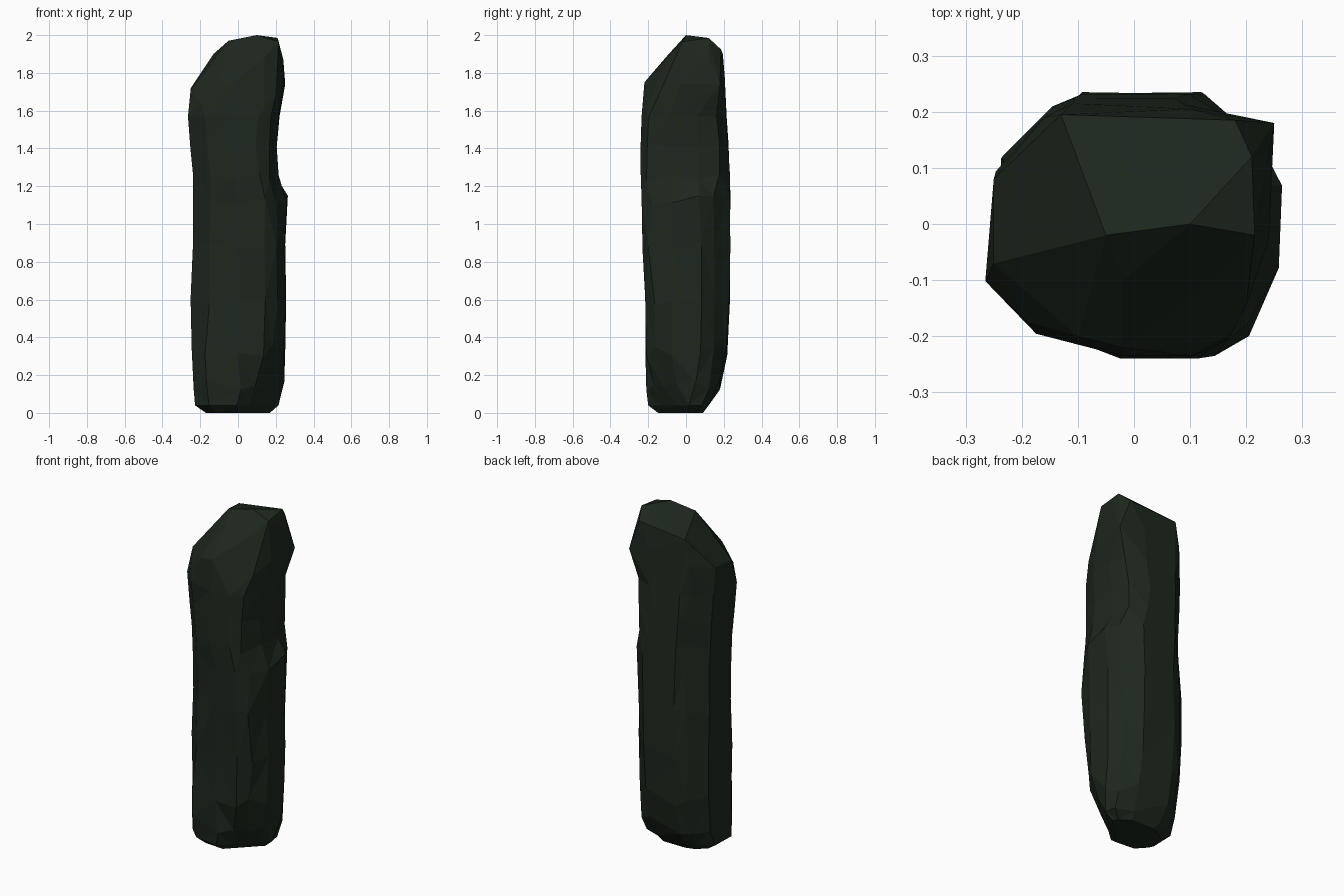
import bpy, bmesh, random
from mathutils import Vector

cube = bpy.data.objects.get("Cube")
if cube:
    bpy.data.objects.remove(cube, do_unlink=True)
random.seed(4)

# Mossy dark stone colour
stone = bpy.data.materials.new("dark_green_stone")
stone.use_nodes = True
colour = (0.0125, 0.0205, 0.013, 1)
stone.diffuse_color = colour
shader = stone.node_tree.nodes["Principled BSDF"]
shader.inputs["Base Color"].default_value = colour
shader.inputs["Roughness"].default_value = 0.9

# Plan outline of the pillar, each axis running from -1 to 1
OUTLINE = [(-0.35, 1), (0.45, 0.97), (0.9, 0.75), (1, 0.3), (0.96, -0.35),
           (0.84, -0.86), (0.52, -1), (0, -0.98), (-0.68, -0.88),
           (-1, -0.4), (-0.95, 0.5), (-0.6, 0.87)]

# Ring height, left-right and front-back limits, then the reach of the
# back-left, front-left, front-right and back-right corners (x + y and so on)
RINGS = [(0, -.17, .18, -.15, .09, .2, .15, .27, .22),
         (.04, -.23, .22, -.2, .12, .29, .2, .33, .3),
         (.15, -.235, .245, -.21, .18, .33, .26, .36, .33),
         (.33, -.245, .25, -.215, .22, .35, .345, .36, .35),
         (.6, -.255, .255, -.22, .235, .35, .375, .33, .355),
         (.88, -.25, .25, -.23, .235, .36, .41, .32, .355),
         (1.13, -.25, .265, -.235, .235, .37, .38, .325, .33),
         (1.25, -.25, .215, -.24, .235, .362, .375, .335, .325),
         (1.4, -.26, .205, -.24, .225, .375, .372, .35, .335),
         (1.57, -.265, .22, -.235, .215, .385, .37, .37, .34)]
CORNERS = [(1, 1), (1, -1), (-1, -1), (-1, 1)]

# Corners of the slanted, broken crown
CROWN = [(-.25, .08, 1.72), (-.25, -.07, 1.71), (-.19, -.175, 1.64),
         (-.1, -.2, 1.73), (-.02, -.22, 1.75), (.14, -.21, 1.61),
         (.2, -.145, 1.68), (.24, -.03, 1.74), (.24, .12, 1.87),
         (.25, .18, 1.74), (.21, .12, 1.985), (.215, -.02, 1.965),
         (.1, 0, 2), (-.05, -.02, 1.97), (-.13, .195, 1.9),
         (.18, .185, 1.925), (-.02, -.1, 1.89), (.14, -.1, 1.88),
         (-.16, .19, 1.75), (.1, .205, 1.78)]


def roughen(value, rough):
    return max(-1, min(1, value * 1.02 + random.uniform(-rough, rough)))


bm = bmesh.new()

# Shaft: rough rings joined by facets, with worn corners
rings = []
for level, (z, x0, x1, y0, y1, *reach) in enumerate(RINGS):
    rough = 0.04 if 1 < level < len(RINGS) - 1 else 0
    ring = []
    for u, v in OUTLINE:
        x = (x0 + x1 + roughen(u, rough) * (x1 - x0)) / 2
        y = (y0 + y1 + roughen(v, rough) * (y1 - y0)) / 2
        for (sx, sy), limit in zip(CORNERS, reach):
            excess = max(0, sx * x + sy * y - limit) / 2
            x -= sx * excess
            y -= sy * excess
        lift = random.uniform(-rough, rough) * 0.7
        ring.append(bm.verts.new((x, y, z + lift)))
    rings.append(ring)
n = len(OUTLINE)
for low, high in zip(rings, rings[1:]):
    for i in range(n):
        j = (i + 1) % n
        bm.faces.new((low[i], low[j], high[j], high[i]))
bm.faces.new(rings[0])
bmesh.ops.triangulate(bm, faces=bm.faces[:], quad_method='SHORT_EDGE')

# Crown: hull over the last ring and the crown corners
cap = bmesh.new()
for co in [v.co.copy() for v in rings[-1]] + [Vector(p) for p in CROWN]:
    cap.verts.new(co)
bmesh.ops.convex_hull(cap, input=cap.verts[:])
top_z = RINGS[-1][0] + 0.001
under = [f for f in cap.faces if all(v.co.z < top_z for v in f.verts)]
bmesh.ops.delete(cap, geom=under, context='FACES')
bmesh.ops.delete(cap, geom=[v for v in cap.verts if not v.link_faces], context='VERTS')
cap_mesh = bpy.data.meshes.new("crown_part")
cap.to_mesh(cap_mesh)
cap.free()
bm.from_mesh(cap_mesh)
bpy.data.meshes.remove(cap_mesh)

# Weld the two parts
bmesh.ops.remove_doubles(bm, verts=bm.verts[:], dist=0.0005)
bmesh.ops.recalc_face_normals(bm, faces=bm.faces[:])
mesh = bpy.data.meshes.new("standing_stone")
bm.to_mesh(mesh)
bm.free()
mesh.materials.append(stone)
pillar = bpy.data.objects.new("standing_stone", mesh)
bpy.context.collection.objects.link(pillar)
